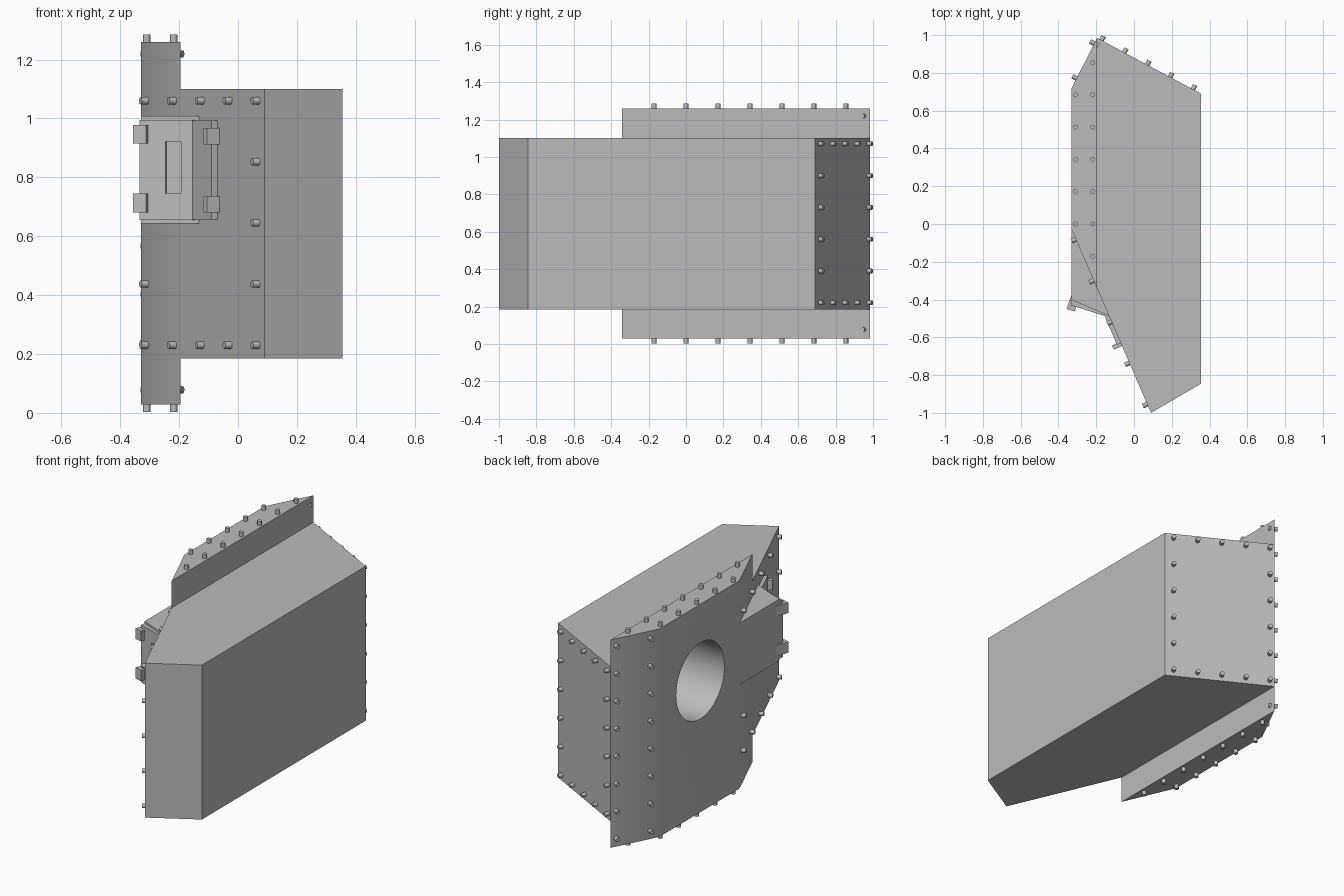
import bpy, bmesh, math
from mathutils import Vector

cube = bpy.data.objects.get("Cube")
if cube:
    bpy.data.objects.remove(cube, do_unlink=True)

steel = bpy.data.materials.new("plain_steel")
steel.use_nodes = True
GREY = (0.5, 0.5, 0.5, 1)
steel.diffuse_color = GREY
steel.node_tree.nodes["Principled BSDF"].inputs["Base Color"].default_value = GREY


def finish(name, bm):
    bmesh.ops.recalc_face_normals(bm, faces=bm.faces)
    mesh = bpy.data.meshes.new(name)
    bm.to_mesh(mesh)
    bm.free()
    mesh.materials.append(steel)
    obj = bpy.data.objects.new(name, mesh)
    bpy.context.collection.objects.link(obj)
    return obj


def extrude(bm, points, offset):
    face = bm.faces.new([bm.verts.new(p) for p in points])
    made = bmesh.ops.extrude_face_region(bm, geom=[face])["geom"]
    verts = [v for v in made if isinstance(v, bmesh.types.BMVert)]
    bmesh.ops.translate(bm, verts=verts, vec=offset)


def prism(name, plan, *spans):
    """Upright prisms over a plan outline, one for each height span."""
    bm = bmesh.new()
    for low, high in spans:
        extrude(bm, [(x, y, low) for x, y in plan], (0, 0, high - low))
    return finish(name, bm)


def cut_with(target, cutter, name="cut"):
    mod = target.modifiers.new(name, "BOOLEAN")
    mod.operation = "DIFFERENCE"
    mod.solver = "EXACT"
    mod.object = cutter
    cutter.hide_render = True
    bpy.ops.object.select_all(action="DESELECT")
    bpy.context.view_layer.objects.active = target
    target.select_set(True)
    bpy.ops.object.modifier_apply(modifier=name)
    bpy.data.objects.remove(cutter, do_unlink=True)


# Plan corners of the hull
SIDE_F, SIDE_B = Vector((-0.33, -0.03)), Vector((-0.33, 0.72))
BACK, NOSE = Vector((-0.195, 0.985)), Vector((0.09, -1.0))
INNER_F, INNER_B = Vector((0.355, -0.845)), Vector((0.355, 0.69))
LOW, HIGH, BASE, TOP = 0.185, 1.1, 0.028, 1.26


def outward(a, b):
    d = (b - a).normalized()
    return Vector((d.y, -d.x, 0))


# Hull: T-shaped section run lengthwise, then trimmed by upright planes
bm = bmesh.new()
section = [(-0.33, BASE), (-0.195, BASE), (-0.195, LOW), (0.355, LOW),
           (0.355, HIGH), (-0.195, HIGH), (-0.195, TOP), (-0.33, TOP)]
extrude(bm, [(x, -1.5, z) for x, z in section], (0, 3, 0))
for a, b in ((SIDE_F, NOSE), (NOSE, INNER_F), (INNER_B, BACK), (BACK, SIDE_B)):
    bmesh.ops.bisect_plane(bm, geom=bm.verts[:] + bm.edges[:] + bm.faces[:],
                           plane_co=a.to_3d(), plane_no=outward(a, b),
                           clear_outer=True)
    rim = [e for e in bm.edges if e.is_boundary]
    bmesh.ops.holes_fill(bm, edges=rim, sides=0)
hull = finish("hull", bm)

# Round opening in the outer side
bpy.ops.mesh.primitive_cylinder_add(vertices=64, radius=0.226, depth=0.6,
                                    location=(-0.2, 0.337, 0.807),
                                    rotation=(0, math.pi / 2, 0))
cut_with(hull, bpy.context.object)
bpy.ops.object.shade_smooth_by_angle(angle=math.radians(30))

# Projecting lookout box and its two cover plates
prism("lookout_box", [(-0.33, -0.03), (-0.33, -0.402), (-0.132, -0.487)],
      (0.643, 1.008))
cover = prism("front_cover", [(-0.33, -0.4), (-0.335, -0.43), (-0.155, -0.487),
                              (-0.127, -0.466)], (0.655, 0.995))
prism("side_cover", [(-0.127, -0.466), (-0.155, -0.487), (-0.09, -0.64),
                     (-0.07, -0.63)], (0.657, 0.993))

# Vision slot sunk into the front cover
slot = prism("slot_cutter", [(-0.253, -0.48), (-0.2, -0.497), (-0.19, -0.463),
                             (-0.243, -0.446)], (0.745, 0.922))
cut_with(cover, slot)

# Hinges at both edges of the covers
prism("outer_hinges", [(-0.326, -0.36), (-0.357, -0.45), (-0.312, -0.463),
                       (-0.3, -0.415)], (0.68, 0.745), (0.915, 0.977))
prism("inner_hinges", [(-0.117, -0.645), (-0.105, -0.665), (-0.06, -0.645),
                       (-0.07, -0.618)], (0.68, 0.735), (0.912, 0.968))


def bolts(name, places, normal):
    """Short round bolt heads standing on a surface along its normal."""
    bm = bmesh.new()
    turn = normal.to_track_quat("Z", "Y").to_matrix().to_4x4()
    for place in places:
        made = bmesh.ops.create_cone(bm, cap_ends=True, segments=12, radius1=0.0125,
                                     radius2=0.0125, depth=0.05, matrix=turn)
        bmesh.ops.translate(bm, verts=made["verts"], vec=place)
    obj = finish(name, bm)
    bpy.ops.object.select_all(action="DESELECT")
    bpy.context.view_layer.objects.active = obj
    obj.select_set(True)
    bpy.ops.object.shade_smooth_by_angle(angle=math.radians(40))


def on_wall(a, b, x, z):
    t = (x - a.x) / (b.x - a.x)
    return a.lerp(b, t).to_3d() + Vector((0, 0, z))


# Bolts on the top and bottom of the side bar
step = 0.171
bar = [(-0.31, i) for i in range(5)] + [(-0.218, i) for i in range(-1, 6)]
for name, z, d in (("top_bolts", TOP, 1), ("bottom_bolts", BASE, -1)):
    bolts(name, [Vector((x, i * step, z)) for x, i in bar], Vector((0, 0, d)))

# Bolts round the sloping front, leaving room for the lookout box
front = []
for col in range(5):
    for row in range(5):
        edge = row in (0, 4) or col == 4 or (col == 0 and row == 1)
        if edge:
            front.append(on_wall(SIDE_F, NOSE, -0.308 + col * 0.0945,
                                 0.23 + row * 0.2075))
bolts("front_bolts", front, outward(SIDE_F, NOSE))

# Bolts round the broad rear wall
rear = [on_wall(INNER_B, BACK, -0.172 + col * 0.121, 0.22 + row * 0.17)
        for col in range(5) for row in range(6)
        if col in (0, 4) or row in (0, 5)]
bolts("rear_bolts", rear, outward(INNER_B, BACK))

# Two bolt columns on the narrow rear wall
corner = [on_wall(BACK, SIDE_B, x, 0.078 + row * 0.163)
          for x in (-0.21, -0.304) for row in range(8)]
bolts("rear_corner_bolts", corner, outward(BACK, SIDE_B))
